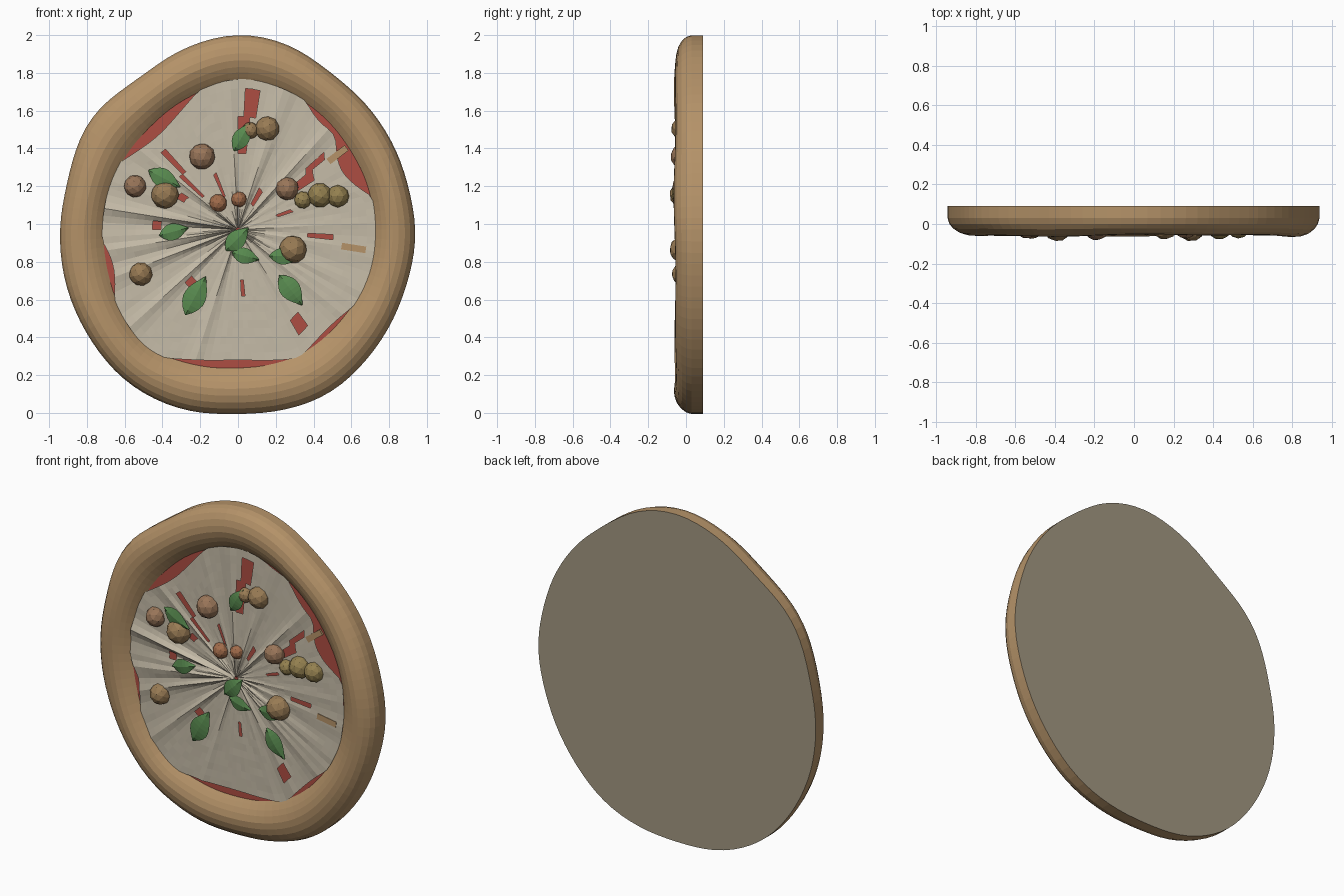
import bpy, bmesh, math, random
from mathutils import Matrix, Vector

if "Cube" in bpy.data.objects:
    bpy.data.objects.remove(bpy.data.objects["Cube"])

random.seed(4)
CZ, N = 0.97, 96

OUTER = [(-174, .945), (-147, .968), (-125, .999), (-108, .997), (-90, .972), (-74, .985), (-61, .992),
         (-41, .96), (-20, .937), (-1, .94), (13, .927), (34, .939), (59, .96), (76, 1.018), (90, 1.035),
         (105, 1.004), (123, .953), (143, .978), (165, .933)]
INNER = [(-163, .72), (-146, .752), (-126, .787), (-114, .758), (-90, .73), (-63, .738), (-39, .725),
         (-19, .727), (0, .72), (15, .724), (36, .727), (57, .755), (73, .777), (90, .795), (105, .757),
         (131, .713), (151, .71), (178, .71)]


def material(name, rgb):
    m = bpy.data.materials.new(name)
    m.diffuse_color = (*rgb, 1)
    m.use_nodes = True
    m.node_tree.nodes["Principled BSDF"].inputs["Base Color"].default_value = m.diffuse_color
    return m


def finish(bm, name, mat):
    me = bpy.data.meshes.new(name)
    bm.to_mesh(me)
    bm.free()
    ob = bpy.data.objects.new(name, me)
    bpy.context.collection.objects.link(ob)
    me.materials.append(mat)
    return ob


def radius(table, deg):
    """Periodic radius lookup, averaged over a small window."""
    def lin(d):
        d = (d + 180) % 360 - 180
        pts = [(table[-1][0] - 360, table[-1][1])] + table + [(table[0][0] + 360, table[0][1])]
        for (a, ra), (b, rb) in zip(pts, pts[1:]):
            if a <= d <= b:
                return ra + (rb - ra) * (d - a) / (b - a)
    return sum(lin(deg + k) for k in (-6, -3, 0, 3, 6)) / 5


def polar(deg, r, y):
    a = math.radians(deg)
    return Vector((r * math.cos(a), y, CZ + r * math.sin(a)))


def bridge(bm, a, b):
    n = len(a)
    return [bm.faces.new((a[i], a[(i + 1) % n], b[(i + 1) % n], b[i])) for i in range(n)]


crust_mat = material("baked_dough", (.46, .29, .14))
base_mat = material("base_dough", (.36, .31, .22))
sauce_mat = material("tomato", (.42, .075, .055))
cheese_mat = material("cheese", (.56, .50, .39))
leaf_mat = material("leaf_green", (.10, .26, .08))
ball_mats = [material("meat_a", (.32, .20, .09)), material("meat_b", (.32, .18, .10)),
             material("meat_c", (.30, .22, .08)), material("meat_d", (.36, .15, .07))]

# crust rim: profile swept round the wavy outline
profile = [(0, .09), (0, .03), (.04, .0), (.12, -.024), (.25, -.045), (.40, -.056), (.55, -.058),
           (.70, -.048), (.82, -.034), (.92, -.018), (1, -.004), (1.04, .03)]
angles = [i * 360 / N for i in range(N)]
bm = bmesh.new()
rings = []
for t, y in profile:
    ring = []
    for d in angles:
        ro, ri = radius(OUTER, d), radius(INNER, d)
        a = math.radians(d)
        bump = 1 + .07 * math.sin(3 * a + 1) + .06 * math.sin(7 * a)
        ring.append(bm.verts.new(polar(d, ro + (ri - ro) * t, y * bump if y < 0 else y)))
    rings.append(ring)
for a, b in zip(rings, rings[1:]):
    bridge(bm, a, b)
bmesh.ops.recalc_face_normals(bm, faces=bm.faces)
if sum(f.normal.y for f in bm.faces) > 0:
    bmesh.ops.reverse_faces(bm, faces=bm.faces)
finish(bm, "crust", crust_mat)


def disc(name, table, scale, y, mat, front):
    bm = bmesh.new()
    f = bm.faces.new([bm.verts.new(polar(d, radius(table, d) * scale, y)) for d in angles])
    f.normal_update()
    if (f.normal.y < 0) != front:
        f.normal_flip()
    return finish(bm, name, mat)


# flat back and sauce layer
disc("base_back", OUTER, 1, .09, base_mat, False)
disc("sauce", INNER, 1.02, -.004, sauce_mat, True)

# cheese: creased fan of radial folds with gaps where sauce shows
S, R = 120, 16
gaps = [(87, .40, .60), (84, .60, .76), (137, .26, .42), (133, .42, .58), (36, .34, .50), (40, .48, .58),
        (177, .40, .47), (-85, .28, .36), (-57, .55, .63), (-132, .33, .40), (-5, .38, .52),
        (112, .18, .3), (20, .2, .3), (60, .15, .25), (150, .3, .36)]
edge_gaps = [(128, 22, .07), (30, 16, .10), (-93, 26, .05), (-48, 14, .03), (-163, 12, .04), (52, 10, .04)]
folds = [max(0, random.gauss(0, .5)) * (1 if random.random() < .6 else .1) for _ in range(S)]
folds = [.6 * folds[i] + .2 * (folds[i - 1] + folds[(i + 1) % S]) for i in range(S)]
bm = bmesh.new()
grid = []
for j in range(R + 1):
    ring = []
    for i in range(S):
        d = i * 360 / S
        cut = sum(w * max(0, 1 - ((d - c + 180) % 360 - 180) ** 2 / h ** 2) for c, h, w in edge_gaps)
        r = (radius(INNER, d) * 1.01 - cut) * (.015 + .985 * j / R)
        fade = 1 - .5 * j / R
        y = -.012 - min(.03, .035 * folds[i] * fade) - random.uniform(0, .002)
        ring.append(bm.verts.new(polar(d, r, y)))
    grid.append(ring)
for a, b in zip(grid, grid[1:]):
    bridge(bm, a, b)
bmesh.ops.recalc_face_normals(bm, faces=bm.faces)
if sum(f.normal.y for f in bm.faces) > 0:
    bmesh.ops.reverse_faces(bm, faces=bm.faces)
holes = []
for f in bm.faces:
    c = f.calc_center_median()
    r, d = math.hypot(c.x, c.z - CZ), math.degrees(math.atan2(c.z - CZ, c.x))
    if any(r0 < r < r1 and abs((d - g + 180) % 360 - 180) < 2.2 for g, r0, r1 in gaps):
        holes.append(f)
bmesh.ops.delete(bm, geom=holes, context='FACES')
finish(bm, "cheese", cheese_mat)

# browned patches beside the rim
for k, (d, r, l) in enumerate([(-9, .62, .13), (37, .66, .12)]):
    bm = bmesh.new()
    bmesh.ops.create_cube(bm, size=1, matrix=Matrix.Translation(polar(d, r, -.012)) @
                          Matrix.Rotation(-math.radians(d), 4, 'Y') @ Matrix.Diagonal((l, .012, .035, 1)))
    finish(bm, f"browned_patch_{k}", crust_mat)

# faceted meatballs: x, z, radius
balls = [(.155, 1.505, .066), (.065, 1.495, .045), (-.19, 1.357, .07), (-.545, 1.2, .06), (-.387, 1.155, .075),
         (-.105, 1.11, .048), (.005, 1.13, .042), (.26, 1.187, .062), (.343, 1.127, .046), (.433, 1.152, .066),
         (.528, 1.147, .06), (.29, .865, .075), (-.515, .735, .063)]
tint = [0, 0, 1, 1, 0, 3, 3, 1, 2, 2, 2, 0, 0]
for k, (x, z, r) in enumerate(balls):
    bm = bmesh.new()
    rot = Matrix.Rotation(random.uniform(0, 6), 4, 'Y') @ Matrix.Rotation(random.uniform(0, 6), 4, 'X')
    bmesh.ops.create_icosphere(bm, subdivisions=2, radius=r, matrix=Matrix.Translation((x, -.013, z)) @ rot)
    finish(bm, f"meatball_{k}", ball_mats[tint[k]])

# herb leaves: x, z, angle, length, width
leaves = [(.02, 1.46, 60, .17, .09), (-.39, 1.24, -28, .19, .10), (-.34, .96, 15, .16, .09),
          (-.005, .92, 45, .17, .10), (.04, .83, -15, .15, .085), (.25, .83, 0, .17, .09),
          (-.225, .62, 62, .23, .12), (.28, .65, -53, .2, .11)]
for k, (x, z, ang, l, w) in enumerate(leaves):
    bm = bmesh.new()
    rows = []
    for i in range(9):
        u = i / 8
        h = max(.002, w / 2 * math.sin(math.pi * u ** .85))
        rows.append([bm.verts.new((l * (u - .5), .008 * abs(s) - .01 * math.sin(math.pi * u), s * h))
                     for s in (-1, 0, 1)])
    for a, b in zip(rows, rows[1:]):
        for i in (0, 1):
            bm.faces.new((a[i], b[i], b[i + 1], a[i + 1]))
    bm.transform(Matrix.Translation((x, -.042, z)) @ Matrix.Rotation(-math.radians(ang), 4, 'Y'))
    finish(bm, f"leaf_{k}", leaf_mat)
